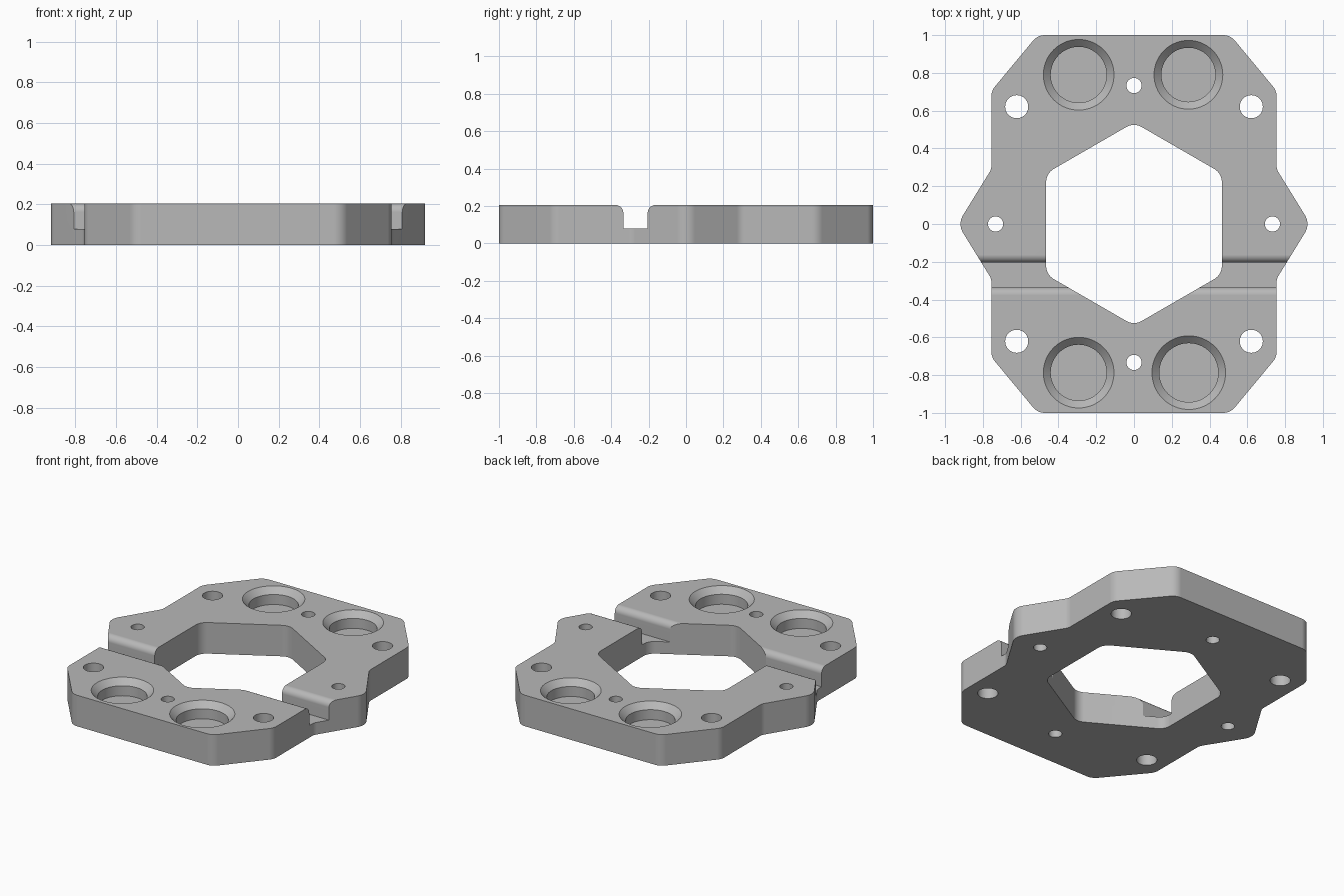
import bpy
import bmesh
from math import cos, sin, pi, radians, tan
from mathutils import Matrix, Vector

cube = bpy.data.objects.get("Cube")
if cube:
    bpy.data.objects.remove(cube, do_unlink=True)

THICK = 0.205

metal = bpy.data.materials.new("machined grey")
metal.use_nodes = True
grey = (0.48, 0.48, 0.48, 1)
metal.diffuse_color = grey
metal.node_tree.nodes["Principled BSDF"].inputs["Base Color"].default_value = grey


def fillet(corners, steps=8):
    """Round each (x, y, radius) corner of a closed polygon."""
    result = []
    for i, (x, y, r) in enumerate(corners):
        p = Vector((x, y))
        if r == 0:
            result.append(p)
            continue
        a = (Vector(corners[i - 1][:2]) - p).normalized()
        b = (Vector(corners[(i + 1) % len(corners)][:2]) - p).normalized()
        half = a.angle(b) / 2
        centre = p + (a + b).normalized() * r / sin(half)
        start = p + a * r / tan(half) - centre
        end = p + b * r / tan(half) - centre
        turn = start.angle_signed(end)
        for k in range(steps + 1):
            result.append(centre + Matrix.Rotation(-turn * k / steps, 2) @ start)
    return result


def new_object(name, bm):
    bmesh.ops.remove_doubles(bm, verts=bm.verts, dist=0.0005)
    bmesh.ops.recalc_face_normals(bm, faces=bm.faces)
    mesh = bpy.data.meshes.new(name)
    bm.to_mesh(mesh)
    bm.free()
    mesh.materials.append(metal)
    obj = bpy.data.objects.new(name, mesh)
    bpy.context.collection.objects.link(obj)
    return obj


def prism(name, points, low, high, place=lambda u, v, w: (u, v, w)):
    """Extrude a closed profile from low to high."""
    bm = bmesh.new()
    rings = [[bm.verts.new(place(p[0], p[1], w)) for p in points] for w in (low, high)]
    for i in range(len(points)):
        bm.faces.new((rings[0][i - 1], rings[0][i], rings[1][i], rings[1][i - 1]))
    for ring in rings:
        bm.faces.new(ring)
    return new_object(name, bm)


def lathe(name, x, y, profile, sides):
    """Stack circles of (radius, z) into a closed cutter."""
    bm = bmesh.new()
    rings = []
    for r, z in profile:
        rings.append([bm.verts.new((x + r * cos(2 * pi * i / sides),
                                    y + r * sin(2 * pi * i / sides), z))
                      for i in range(sides)])
    for a, b in zip(rings, rings[1:]):
        for i in range(sides):
            bm.faces.new((a[i - 1], a[i], b[i], b[i - 1]))
    bm.faces.new(rings[0])
    bm.faces.new(rings[-1])
    return new_object(name, bm)


# Plate outline: one quarter, mirrored to the other three
quarter = [(0.934, 0, 0.09), (0.755, 0.29, 0.07), (0.755, 0.705, 0.08), (0.51, 1, 0.08)]
upper = quarter + [(-x, y, r) for x, y, r in reversed(quarter)]
outline = upper + [(x, -y, r) for x, y, r in reversed(upper[1:-1])]
plate = prism("mounting_plate", fillet(outline), 0, THICK)

# Hexagonal window
apothem = 0.465
hexagon = [(apothem / cos(pi / 6) * sin(i * pi / 3),
            apothem / cos(pi / 6) * cos(i * pi / 3), 0.08) for i in range(6)]
cutters = [prism("window_cutter", fillet(hexagon), -0.1, 0.4)]

# Cross slot with rounded upper lips
back, front, floor, lip = -0.205, -0.335, 0.08, 0.042
slot = [(front, floor, 0), (back, floor, 0), (back, THICK, lip), (back + lip, THICK, 0),
        (back + lip, 0.3, 0), (front - lip, 0.3, 0), (front - lip, THICK, 0),
        (front, THICK, lip)]
cutters.append(prism("slot_cutter", fillet(slot), -1.2, 1.2, lambda u, v, w: (w, u, v)))

# Chamfered round pockets
CHAMFER = 0.039
for x, y, r in [(-0.293, 0.79, 0.148), (0.288, 0.79, 0.143),
                (-0.293, -0.787, 0.148), (0.29, -0.787, 0.156)]:
    profile = [(r, 0.1), (r, THICK - CHAMFER), (r + CHAMFER, THICK),
               (r + CHAMFER, THICK + 0.1)]
    cutters.append(lathe("pocket_cutter", x, y, profile, 64))

# Bolt holes at the corners and pin holes on the axes
holes = [(sx * 0.621, sy * 0.621, 0.061) for sx in (-1, 1) for sy in (-1, 1)]
holes += [(s * 0.733, 0, 0.04) for s in (-1, 1)] + [(0, s * 0.733, 0.04) for s in (-1, 1)]
for x, y, r in holes:
    cutters.append(lathe("hole_cutter", x, y, [(r, -0.1), (r, 0.4)], 40))

# Cut everything out of the plate, then discard the cutters
bpy.ops.object.select_all(action='DESELECT')
bpy.context.view_layer.objects.active = plate
plate.select_set(True)
for cutter in cutters:
    cut = plate.modifiers.new("cut", 'BOOLEAN')
    cut.operation = 'DIFFERENCE'
    cut.solver = 'EXACT'
    cut.object = cutter
    bpy.ops.object.modifier_apply(modifier=cut.name)
    bpy.data.objects.remove(cutter, do_unlink=True)

# Smooth the curved walls, keeping the flat faces flat
bpy.ops.object.shade_smooth_by_angle(angle=radians(25))
weighted = plate.modifiers.new("flat_faces", 'WEIGHTED_NORMAL')
weighted.keep_sharp = True
